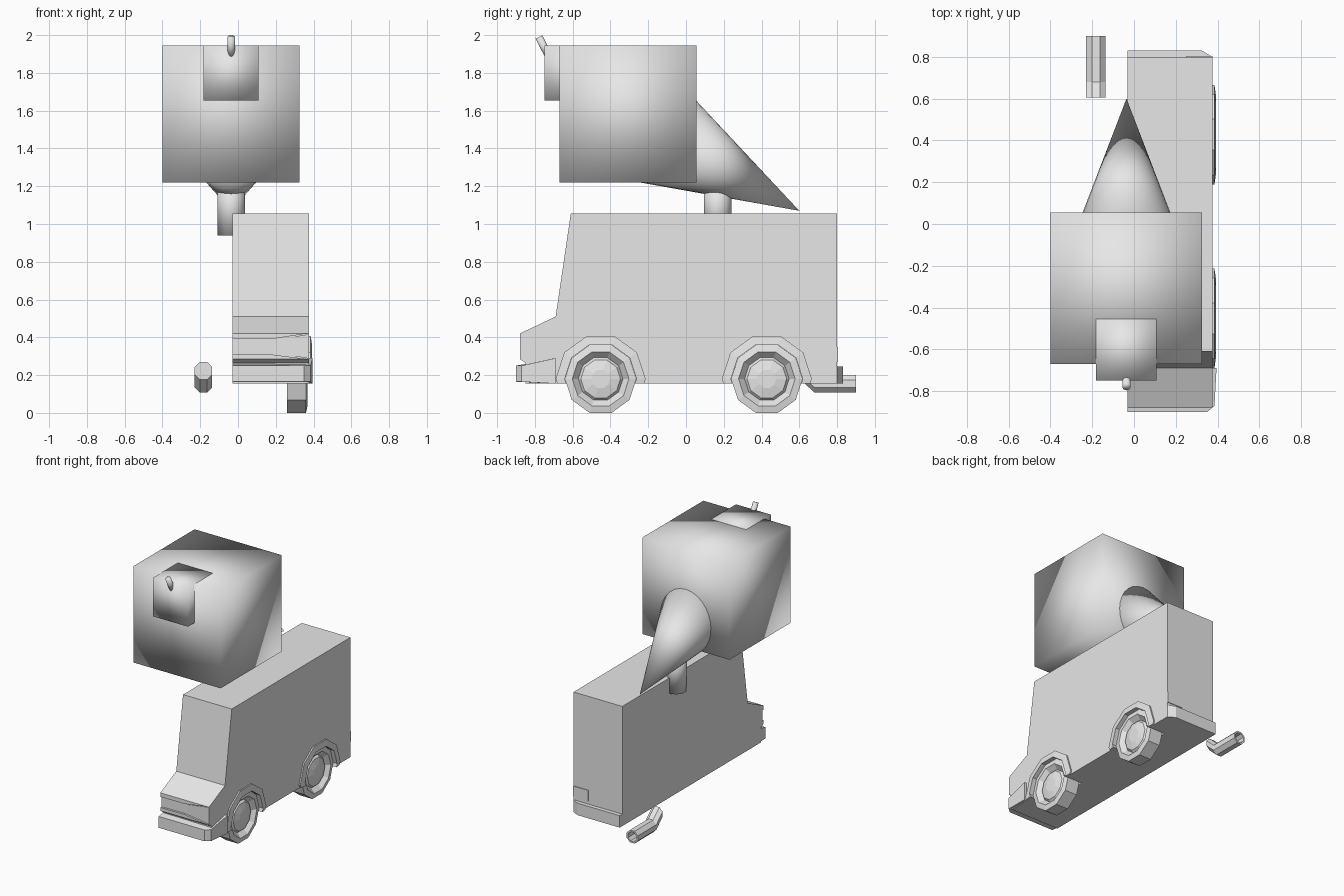
import bpy, bmesh, math
from mathutils import Vector

old = bpy.data.objects.get("Cube")
if old:
    bpy.data.objects.remove(old, do_unlink=True)

grey = bpy.data.materials.new("light_grey")
grey.use_nodes = True
grey.diffuse_color = (0.8, 0.8, 0.8, 1)
grey.node_tree.nodes["Principled BSDF"].inputs["Base Color"].default_value = (0.8, 0.8, 0.8, 1)


def finish(name, bm, smooth=False):
    bmesh.ops.recalc_face_normals(bm, faces=bm.faces)
    for f in bm.faces:
        f.smooth = smooth
    me = bpy.data.meshes.new(name)
    bm.to_mesh(me)
    bm.free()
    me.materials.append(grey)
    ob = bpy.data.objects.new(name, me)
    bpy.context.collection.objects.link(ob)
    return ob


def loft(name, rings, caps=True, smooth=False):
    """Skin a list of equal-length point rings."""
    bm = bmesh.new()
    vs = [[bm.verts.new(p) for p in ring] for ring in rings]
    n = len(vs[0])
    for a, b in zip(vs, vs[1:]):
        for i in range(n):
            j = (i + 1) % n
            bm.faces.new((a[i], a[j], b[j], b[i]))
    if caps:
        bm.faces.new(vs[0])
        bm.faces.new(vs[-1])
    return finish(name, bm, smooth)


def prism_x(name, pts, x0, x1):
    return loft(name, [[(x, y, z) for y, z in pts] for x in (x0, x1)])


def box(name, lo, hi, smooth=False):
    pts = [(lo[0], lo[1]), (hi[0], lo[1]), (hi[0], hi[1]), (lo[0], hi[1])]
    return loft(name, [[(x, y, z) for x, y in pts] for z in (lo[2], hi[2])], smooth=smooth)


def rod(name, a, b, r0, r1, sides=32, smooth=True):
    a, b = Vector(a), Vector(b)
    q = (b - a).to_track_quat('Z', 'Y')
    bm = bmesh.new()
    bmesh.ops.create_cone(bm, cap_ends=True, segments=sides, radius1=r0, radius2=r1,
                          depth=(b - a).length)
    for v in bm.verts:
        v.co = q @ v.co + (a + b) / 2
    return finish(name, bm, smooth)


def decagon(x, y, z, r):
    """Ten-sided ring around the x axis with a flat bottom."""
    return [(x, y + r * math.sin(math.pi * (i + 0.5) / 5), z - r * math.cos(math.pi * (i + 0.5) / 5))
            for i in range(10)]


def cut(ob, cutter):
    mod = ob.modifiers.new("cut", 'BOOLEAN')
    mod.operation = 'DIFFERENCE'
    mod.solver = 'EXACT'
    mod.object = cutter
    cutter.hide_render = True
    cutter.hide_viewport = True
    cutter.display_type = 'WIRE'
    bpy.context.view_layer.update()


INNER, SIDE, BASE = -0.03, 0.375, 0.155
AXLE_Z = 0.18

# Half van body
body = prism_x("van_body", [(-0.61, 1.055), (0.8, 1.055), (0.8, BASE), (-0.85, BASE),
                            (-0.85, 0.265), (-0.88, 0.285), (-0.88, 0.42), (-0.69, 0.51)], INNER, SIDE)

# Grille and headlight recess
recess = [(-0.2, 0.31), (-0.2, 0.39), (0.17, 0.39), (0.365, 0.42), (0.365, 0.285), (0.17, 0.31)]
cut(body, loft("grille_cutter", [[(x, y, z) for x, z in recess] for y in (-0.95, -0.865)]))
loft("headlight", [[(x, y, z) for x, y, z in ring] for ring in (
    [(0.19, -0.86, 0.315), (0.19, -0.86, 0.385), (0.365, -0.86, 0.415), (0.365, -0.86, 0.29)],
    [(0.19, -0.867, 0.315), (0.19, -0.867, 0.385), (0.365, -0.876, 0.415), (0.365, -0.876, 0.29)])])

# Front bumper, tapered where it wraps round the corner
loft("front_bumper", [
    [(INNER, -0.69, z0), (INNER, -0.9, z1), (0.35, -0.9, z1), (0.385, -0.87, z1), (0.395, -0.69, z0)]
    for z0, z1 in ((BASE, 0.165), (0.29, 0.25))])

# Rear bumper and tail light
loft("rear_bumper", [
    [(INNER, 0.79, z), (INNER, 0.83, z), (0.325, 0.83, z), (SIDE, 0.8, z), (SIDE, 0.79, z)]
    for z in (BASE, 0.245)])
box("tail_light", (0.25, 0.798, 0.27), (SIDE, 0.805, 0.35))

# Wheels with wells and arches
for place, y in (("front", -0.452), ("rear", 0.428)):
    cut(body, loft(place + "_well_cutter",
                   [decagon(x, y, AXLE_Z, 0.192) for x in (0.24, 0.5)]))
    profile = [(0.26, 0.15), (0.26, 0.189), (0.36, 0.189), (0.368, 0.15),
               (0.335, 0.118), (0.35, 0.105), (0.362, 0.05)]
    loft(place + "_wheel", [decagon(x, y, AXLE_Z, r) for x, r in profile])
    # arch ring, trimmed level with the underside of the body
    arch = loft(place + "_wheel_arch", [decagon(x, y, AXLE_Z, r) for x, r in
                ((0.36, 0.19), (0.392, 0.19), (0.385, 0.238), (0.36, 0.238), (0.36, 0.19))], caps=False)
    bm = bmesh.new()
    bm.from_mesh(arch.data)
    bmesh.ops.remove_doubles(bm, verts=bm.verts, dist=0.0001)
    cutres = bmesh.ops.bisect_plane(bm, geom=bm.verts[:] + bm.edges[:] + bm.faces[:],
                                    plane_co=(0, 0, BASE), plane_no=(0, 0, -1), clear_outer=True)
    bmesh.ops.holes_fill(bm, edges=[e for e in bm.edges if e.is_boundary])
    bmesh.ops.recalc_face_normals(bm, faces=bm.faces)
    bm.to_mesh(arch.data)
    bm.free()

# Bent exhaust pipe with a hollow end
def pipe_ring(y, z, r):
    return [(-0.183 + r * math.cos(math.pi * (i + 0.5) / 4), y,
             z + r * math.sin(math.pi * (i + 0.5) / 4)) for i in range(8)]

loft("exhaust_pipe", [pipe_ring(*p) for p in (
    (0.605, 0.223, 0.05), (0.68, 0.154, 0.05), (0.9, 0.154, 0.05),
    (0.9, 0.154, 0.037), (0.72, 0.154, 0.037))])

# Floating head, snout block and small horn
box("head", (-0.4, -0.67, 1.22), (0.325, 0.055, 1.945), smooth=True)
box("snout", (-0.182, -0.748, 1.655), (0.108, -0.455, 1.946), smooth=True)
rod("horn", (-0.036, -0.72, 1.875), (-0.036, -0.778, 1.99), 0.02, 0.02, 16)

# Cone and short post behind the head
tip = Vector((-0.036, 0.6, 1.07))
axis = Vector((0, -0.879, 0.477))
rod("back_cone", tip + axis * 0.82, tip, 0.273, 0.0)
rod("post", (-0.036, 0.168, 0.94), (-0.036, 0.168, 1.24), 0.073, 0.073)
